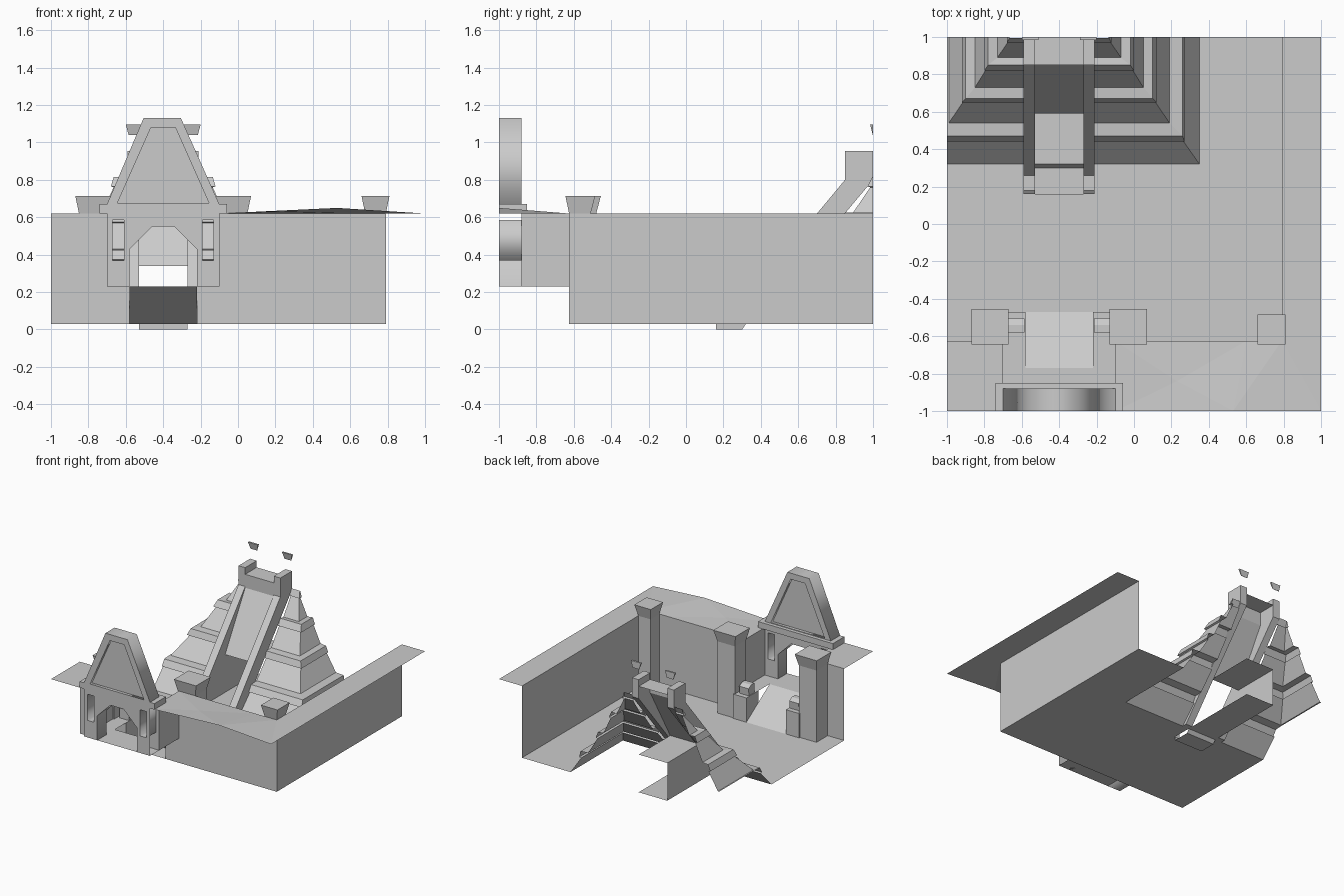
import bpy, bmesh
from mathutils import Vector

if "Cube" in bpy.data.objects:
    bpy.data.objects.remove(bpy.data.objects["Cube"])

CX = -0.40   # centre line of gate, ramp and pyramid


def mesh(name, verts, faces):
    me = bpy.data.meshes.new(name)
    me.from_pydata(verts, [], faces)
    ob = bpy.data.objects.new(name, me)
    bpy.context.collection.objects.link(ob)
    return ob


def frustum(name, a, b, za, zb):
    """Solid between rectangle a at za and rectangle b at zb (x0, x1, y0, y1)."""
    v = [(x, y, z) for r, z in ((a, za), (b, zb))
         for x, y in ((r[0], r[2]), (r[1], r[2]), (r[1], r[3]), (r[0], r[3]))]
    f = [(3, 2, 1, 0), (4, 5, 6, 7)] + [(i, (i + 1) % 4, (i + 1) % 4 + 4, i + 4) for i in range(4)]
    return mesh(name, v, f)


def box(name, x0, x1, y0, y1, z0, z1):
    return frustum(name, (x0, x1, y0, y1), (x0, x1, y0, y1), z0, z1)


def strip(name, x0, x1, prof):
    """Open sheet: (y, z) profile swept from x0 to x1."""
    v = [(x, y, z) for y, z in prof for x in (x0, x1)]
    return mesh(name, v, [(2 * i, 2 * i + 1, 2 * i + 3, 2 * i + 2) for i in range(len(prof) - 1)])


def side_prism(name, x0, x1, prof):
    """Solid: (y, z) profile extruded along x."""
    n = len(prof)
    v = [(x, y, z) for x in (x0, x1) for y, z in prof]
    f = [tuple(range(n))[::-1], tuple(range(n, 2 * n))]
    f += [(i, (i + 1) % n, (i + 1) % n + n, i + n) for i in range(n)]
    return mesh(name, v, f)


def plate(name, loops, y0, y1):
    """Upright plate from (x, z) outlines; inner loops become holes."""
    cu = bpy.data.curves.new(name, 'CURVE')
    cu.dimensions, cu.fill_mode, cu.extrude = '2D', 'BOTH', (y1 - y0) / 2
    for lp in loops:
        s = cu.splines.new('POLY')
        s.points.add(len(lp) - 1)
        for p, (x, z) in zip(s.points, lp):
            p.co = (x, z, 0, 1)
        s.use_cyclic_u = True
    tmp = bpy.data.objects.new(name + "_curve", cu)
    me = bpy.data.meshes.new_from_object(tmp)
    bpy.data.objects.remove(tmp)
    for v in me.vertices:
        x, z, d = v.co
        v.co = (x, (y0 + y1) / 2 - d, z)
    me.name = name
    ob = bpy.data.objects.new(name, me)
    bpy.context.collection.objects.link(ob)
    return ob


def rect(x0, x1, z0, z1):
    return [(x0, z0), (x1, z0), (x1, z1), (x0, z1)]


def both(x0, x1):
    """A span and its mirror about the centre line."""
    return (("left", x0, x1), ("right", 2 * CX - x1, 2 * CX - x0))


# courtyard floor, left open under the pyramid and the stair pit
v, f = [], []
for x0, x1, y0, y1 in ((-1, .79, -.625, .16), (-1, -.53, .16, .32),
                       (-.27, .79, .16, .32), (.35, .79, .32, 1)):
    n = len(v)
    v += [(x0, y0, .03), (x1, y0, .03), (x1, y1, .03), (x0, y1, .03)]
    f.append((n, n + 1, n + 2, n + 3))
mesh("courtyard_floor", v, f)

# retaining walls
mesh("right_wall", [(.79, -.625, .03), (.79, 1, .03), (.79, 1, .62), (.79, -.625, .62)], [(0, 3, 2, 1)])
for nm, x0, x1 in (("front_wall_left", -1, -.70), ("front_wall_right", -.10, .79)):
    strip(nm, x0, x1, [(-.625, .62), (-.625, .03)])

# outer ground, humped along the front edge
strip("ground_left", -1, -.70, [(-1, .62), (-.625, .62)])
strip("ground_right", .79, 1, [(-.625, .62), (1, .62)])
mesh("ground_front",
     [(-.10, -1, .62), (.23, -1, .636), (.53, -1, .65), (1, -1, .62), (1, -.625, .62),
      (.79, -.625, .62), (.60, -.625, .62), (.07, -.625, .62), (-.10, -.625, .62), (.23, -.84, .63)],
     [(0, 9, 8), (8, 9, 7), (0, 1, 9), (1, 2, 9), (9, 2, 6), (7, 9, 6), (2, 5, 6), (2, 3, 5), (3, 4, 5)])

# columns with flared caps
for nm, x0, x1, y0, y1 in (("left", -.85, -.69, -.625, -.48), ("middle", -.11, .05, -.625, -.48),
                           ("right", .68, .79, -.625, -.51)):
    box(nm + "_column", x0, x1, y0, y1, .03, .62)
    frustum(nm + "_column_cap", (x0, x1, y0, y1),
            (x0 - .02, x1 + .02, y0 - .02, y1 + .025), .62, .715)

# entrance passage: floor, side walls, ramp, flanking plinths
strip("passage_floor", -.70, -.10, [(-1, .23), (-.77, .23)])
strip("entrance_ramp", -.58, -.22, [(-.77, .23), (-.47, .03)])
for side, x0, x1 in both(-.70, -.58):
    xo = x0 if side == "left" else x1
    mesh(side + "_passage_wall", [(xo, -.88, .23), (xo, -.625, .23), (xo, -.625, .62), (xo, -.88, .62)],
         [(0, 1, 2, 3)])
    strip(side + "_passage_ledge", x0, x1, [(-.77, .23), (-.625, .23)])
    box(side + "_plinth", x0, x1, -.625, -.47, .03, .23)
for side, x0, x1 in both(-.67, -.585):
    side_prism(side + "_plinth_head", x0, x1, [(-.58, .23), (-.51, .23), (-.505, .29), (-.54, .31), (-.58, .31)])

# gate front with arch and two slit windows, open at its outer edge
arch = [(-.58, .23), (-.58, .43), (-.46, .55), (-.34, .55), (-.22, .43), (-.22, .23)]
outer = [(-.70, .23)] + arch + [(-.10, .23), (-.10, .62), (-.70, .62)]
gate = plate("gate_front", [outer, rect(-.67, -.61, .37, .585), rect(-.19, -.13, .37, .585)], -1, -.88)
bm = bmesh.new()
bm.from_mesh(gate.data)
edge = [q for q in bm.faces if abs(q.normal.x) > .9 and abs(q.calc_center_median().x - CX) > .29]
bmesh.ops.delete(bm, geom=edge, context='FACES_ONLY')
bm.to_mesh(gate.data)
bm.free()

# gate lintel and tapered crest with recessed panel
box("gate_lintel", -.74, -.06, -1, -.85, .62, .67)
inner = [(-.645, .675), (-.155, .675), (-.335, 1.08), (-.465, 1.08)]
plate("crest_frame", [[(-.70, .67), (-.10, .67), (-.305, 1.13), (-.505, 1.13)], inner], -1, -.88)
plate("crest_panel", [inner], -.975, -.905)

# stepped pyramid: (half width, front y, z), four tiers with protruding lips
levels = []
for z, h0, y0, h1, y1, h2, y2 in ((.03, .75, .32, .67, .44, .66, .47), (.23, .59, .54, .52, .65, .50, .67),
                                  (.43, .45, .73, .40, .82, .38, .85), (.62, .33, .89, .28, .97, .265, .995)):
    levels += [(h0, y0, z), (h1 - .015, y1 + .015, z + .14), (h1, y1, z + .145), (h2, y2, z + .195)]
for side, sg in (("left", -1), ("right", 1)):
    v = []
    for h, y, z in levels:
        v += [(CX + sg * .19, y, z), (CX + sg * h, y, z), (CX + sg * h, 1, z)]
    f = [(3 * i + k, 3 * i + k + 1, 3 * i + k + 4, 3 * i + k + 3)[::sg]
         for i in range(len(levels) - 1) for k in (0, 1)]
    ob = mesh(side + "_pyramid_tiers", v, f)
    bm = bmesh.new()
    bm.from_mesh(ob.data)
    bmesh.ops.bisect_plane(bm, geom=bm.verts[:] + bm.edges[:] + bm.faces[:],
                           plane_co=Vector((-1, 0, 0)), plane_no=Vector((-1, 0, 0)), clear_outer=True)
    bm.to_mesh(ob.data)
    bm.free()

# stair slope with its head wall and landing
strip("stair_slope", -.53, -.27, [(.59, .34), (.85, .79), (.85, .90), (1, .90)])
# tunnel under the stair and shallow pit in front of it
strip("tunnel_floor", -.53, -.27, [(.16, .03), (.16, 0), (.30, 0), (.32, .03), (1, .03)])
strip("tunnel_ceiling", -.53, -.27, [(1, .34), (.59, .34)])
for side, x0, x1 in both(-.53, -.27):
    mesh(side + "_tunnel_wall",
         [(x0, .16, 0), (x0, .30, 0), (x0, .32, .03), (x0, 1, .03), (x0, 1, .34), (x0, .59, .34),
          (x0, .35, .10), (x0, .16, .03)], [(0, 1, 2, 7), (7, 2, 6), (2, 3, 4, 5, 6)])

# stair rails, head posts and the tips of the shrine caps
for side, x0, x1 in both(-.59, -.53):
    side_prism(side + "_stair_rail", x0, x1,
               [(.16, .03), (.16, .075), (.18, .09), (.26, .09), (.85, .80), (1, .80), (.59, .31), (.36, .03)])
    box(side + "_stair_post", x0, x1, .85, 1, .80, .955)
for side, x0, x1 in both(-.60, -.51):
    frustum(side + "_shrine_cap_tip", (x0 + .015, x1 - .015, .998, 1), (x0, x1, .985, 1), 1.04, 1.095)
